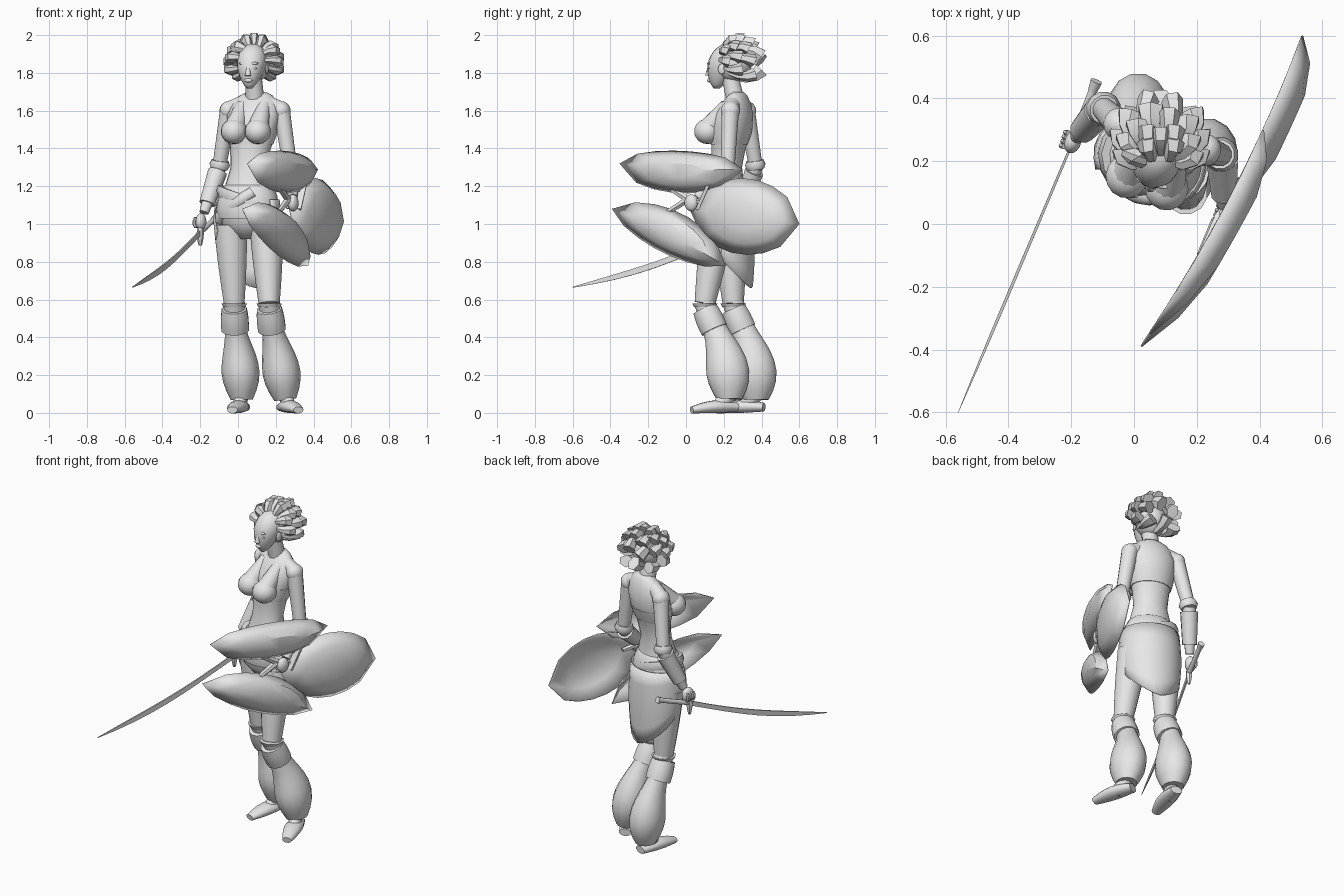
import bpy, bmesh, math
from mathutils import Vector

old = bpy.data.objects.get("Cube")
if old:
    bpy.data.objects.remove(old, do_unlink=True)

grey = bpy.data.materials.new("plain_grey")
grey.use_nodes = True
grey.diffuse_color = (.8, .8, .8, 1)
grey.node_tree.nodes["Principled BSDF"].inputs["Base Color"].default_value = grey.diffuse_color

YAW = -.3  # the body turns slightly to its right
UP = Vector((0, 0, 1))
ACROSS = Vector((math.cos(YAW), math.sin(YAW), 0))
BACK = UP.cross(ACROSS)


def wave(t):
    return math.sin(math.pi * t)


def finish(name, bm, angle, thickness=0):
    """Turn a bmesh into a shaded, coloured object."""
    bmesh.ops.recalc_face_normals(bm, faces=bm.faces)
    mesh = bpy.data.meshes.new(name)
    bm.to_mesh(mesh)
    bm.free()
    mesh.materials.append(grey)
    part = bpy.data.objects.new(name, mesh)
    bpy.context.collection.objects.link(part)
    if thickness:
        solid = part.modifiers.new("thickness", "SOLIDIFY")
        solid.thickness, solid.offset = thickness, 0
    bpy.ops.object.select_all(action="DESELECT")
    part.select_set(True)
    bpy.context.view_layer.objects.active = part
    bpy.ops.object.shade_smooth_by_angle(angle=math.radians(angle))
    return part


def bridge(bm, first, second, closed=True):
    for k in range(len(first) - (not closed)):
        j = (k + 1) % len(first)
        bm.faces.new((first[k], first[j], second[j], second[k]))


def loft(name, rings, sides=16, angle=50):
    """Skin closed rings, each given as centre, first half-axis, second half-axis."""
    bm = bmesh.new()
    loops = []
    for centre, u, v in rings:
        turns = [math.tau * (k + .5) / sides for k in range(sides)]
        loops.append([bm.verts.new(centre + u * math.cos(a) + v * math.sin(a)) for a in turns])
    for low, high in zip(loops, loops[1:]):
        bridge(bm, low, high)
    bm.faces.new(loops[0])
    bm.faces.new(loops[-1])
    return finish(name, bm, angle)


def limb(name, start, end, r_start, r_end, swell=0, bow=(0, 0, 0), skew=1, flat=1, sides=12, steps=6, angle=50):
    """Tapered tube between two points that can swell, bow and flatten."""
    start, end, bow = Vector(start), Vector(end), Vector(bow)
    axis = end - start
    ref = Vector((0, 0, 0))
    ref[min(range(3), key=lambda i: abs(axis[i]))] = 1
    rings = []
    for i in range(steps + 1):
        t = i / steps
        tangent = (axis + bow * math.pi * math.cos(math.pi * t)).normalized()
        u = tangent.cross(ref).normalized()
        radius = r_start + (r_end - r_start) * t + swell * wave(t ** skew)
        rings.append((start + axis * t + bow * wave(t), u * radius, u.cross(tangent) * radius * flat))
    return loft(name, rings, sides, angle)


def ball(name, centre, width, depth, height, yaw=YAW):
    bm = bmesh.new()
    bmesh.ops.create_uvsphere(bm, u_segments=14, v_segments=9, radius=1)
    part = finish(name, bm, 60)
    part.location, part.scale, part.rotation_euler.z = centre, (width, depth, height), yaw


def spine(z):
    """Centre of the leaning back at a given height."""
    rise = (z - 1) ** 2
    return Vector((.05 + .1 * rise, .2 + .16 * rise, z))


def trunk(name, profile):
    """Body section from pairs of height and half-width."""
    rings = []
    for z, width in profile:
        depth = .8 * width * (1 - 2 * max(0, z - 1.5))
        rings.append((spine(z), ACROSS * width, BACK * depth))
    loft(name, rings, 18, 60)


# Torso, bust and neck
trunk("torso", [(.92, .06), (1, .14), (1.1, .155), (1.2, .125), (1.3, .1), (1.4, .11),
                (1.5, .135), (1.58, .145), (1.64, .125), (1.68, .09), (1.7, .05)])
trunk("bodice_band", [(1.42, .12), (1.46, .132), (1.5, .138)])
chest = spine(1.49) - BACK * .11
for side, sign in (("right", -1), ("left", 1)):
    cup = chest + ACROSS * sign * .066
    ball(side + "_cup", cup, .07, .072, .067)
    collar = spine(1.63) + ACROSS * sign * .06 - BACK * .03
    limb(side + "_upper_chest", collar, cup - BACK * .008, .035, .06, angle=60)
limb("neck", (.09, .26, 1.66), (.08, .23, 1.8), .05, .045)

# Egg-shaped head, narrow at the chin
rings = []
for i in range(12):
    t = .03 + .94 * i / 11
    width = .077 * wave(t ** 1.4) ** .45
    rings.append((Vector((.06 + .02 * t, .16 + .07 * t, 1.71 + .25 * t)), ACROSS * width, BACK * width * 1.1))
loft("head", rings, 16, 60)

# Face features
face = Vector((.055, .125, 1.8))
limb("nose", face + UP * .045, face - UP * .015 - BACK * .008, .007, .017, sides=8, steps=3)
ball("lips", face - UP * .04, .022, .012, .011)
for side, sign in (("right", -1), ("left", 1)):
    out = ACROSS * sign
    ball(side + "_eye", face + out * .03 + BACK * .008 + UP * .025, .014, .008, .007)
    ball(side + "_brow", face + out * .03 + BACK * .006 + UP * .05, .024, .009, .007)
    ball(side + "_ear", face + out * .075 + BACK * .09 + UP * .02, .008, .02, .028)

# Rows of flared hair locks swept back over a close cap
crown = Vector((.085, .25, 1.85))
ball("hair_cap", crown, .09, .1, .1)
for row, (elevation, number, spread, lift) in enumerate(((65, 5, 80, .5), (38, 8, 105, .5),
                                                          (10, 8, 100, .25), (-18, 5, 70, -.1))):
    for k in range(number):
        turn = math.radians(spread * (2 * k / (number - 1) - 1))
        tilt = math.radians(elevation + 5 * (-1) ** k)
        out = Vector((math.sin(turn) * math.cos(tilt), math.cos(turn) * math.cos(tilt), math.sin(tilt)))
        root = (out + Vector((0, -.95, lift))).normalized()
        tip = crown + out * (.12 + .035 * max(0, out.y))
        limb(f"hair_lock_{row}_{k}", crown + root * .08, tip, .015, .045,
             bow=(root + out) * .014, flat=.8, sides=6, steps=3, angle=35)

# Arms with elbow bands, forearm guards and fists
arms = {"right": ((-.05, .32, 1.6), (-.1, .37, 1.3), (-.18, .28, 1.06)),
        "left": ((.23, .235, 1.6), (.28, .22, 1.28), (.29, .06, 1.14))}
for side, joints in arms.items():
    shoulder, elbow, wrist = map(Vector, joints)
    ball(side + "_shoulder", shoulder, .048, .052, .05)
    limb(side + "_trapezius", (.09, .26, 1.67), shoulder + UP * .005, .04, .044, angle=60)
    limb(side + "_upper_arm", shoulder, elbow, .047, .037)
    limb(side + "_forearm", elbow, wrist, .038, .025, swell=.005)
    limb(side + "_elbow_band", elbow - UP * .01, elbow.lerp(shoulder, .12), .045, .047, swell=.01, steps=2)
    limb(side + "_forearm_guard", elbow.lerp(wrist, .1), elbow.lerp(wrist, .8), .052, .042)
    fist = wrist + (wrist - elbow) * .2
    ball(side + "_hand", fist, .028, .038, .045)
    for k in range(4):
        knuckle = fist + BACK * .015 * (k - 1.5) - ACROSS * .022
        limb(f"{side}_finger_{k}", knuckle + UP * .02, knuckle - UP * .03, .009, .008, sides=6,
             bow=ACROSS * -.01, steps=3)

# Legs: bare thighs, knee bands, cuffs, full trousers and feet
legs = {"right": ((-.04, .23, 1), (-.02, .25, .58), (-.015, .3, .45), (.02, .37, .07), (-.03, .16, .015)),
        "left": ((.15, .17, 1), (.165, .1, .58), (.18, .15, .45), (.25, .23, .07), (.32, .03, .015))}
for side, joints in legs.items():
    hip, knee, shin, ankle, toe = map(Vector, joints)
    limb(side + "_thigh", hip, knee, .09, .056, swell=.004, sides=14)
    limb(side + "_lower_knee", knee, shin, .058, .058)
    limb(side + "_knee_band", knee - UP * .02, knee, .06, .07, steps=1)
    limb(side + "_cuff", knee - UP * .03, shin - UP * .01, .068, .075, swell=.004, steps=4)
    limb(side + "_trouser", shin, ankle, .064, .068, swell=.05, bow=BACK * .025, skew=1.4,
         flat=.86, sides=14, steps=8)
    forward = (toe - ankle) * Vector((1, 1, 0)).length / 1.4
    forward.z = 0
    heel = ankle - forward * .2
    heel.z = .03
    limb(side + "_foot", heel, toe, .036, .028, swell=.02, bow=UP * .01, flat=.65)
    limb(side + "_instep", ankle + UP * .03, heel.lerp(toe, .45), .045, .036, flat=.9)

# Hip wrap, tilted sash, drape and open-fronted skirt hanging lowest behind
trunk("hip_wrap", [(1.03, .158), (1.08, .172), (1.15, .158), (1.2, .132), (1.21, .12)])
waist = spine(1.13)
across, back = ACROSS * .17 + UP * -.05, BACK * .137
loft("sash", [(waist + UP * .03 * s, across * (1 - abs(s) / 14), back * (1 - abs(s) / 14)) for s in (-1, 0, 1)])
limb("hip_drape", waist + ACROSS * .06 - BACK * .1 + UP * .04, waist - ACROSS * .14 - UP * .1,
     .03, .045, bow=BACK * -.05)
bm = bmesh.new()
columns = []
for k in range(19):
    f = k / 9 - 1
    angle = f * math.radians(120)
    out = BACK * .88 * math.cos(angle) - ACROSS * math.sin(angle)
    drop = .47 - .3 * abs(f) ** 1.5
    columns.append([bm.verts.new(waist + out * (.168 + .012 * wave(j / 5)) - UP * drop * j / 5) for j in range(6)])
for first, second in zip(columns, columns[1:]):
    bridge(bm, first, second, closed=False)
finish("skirt", bm, 40, .006)

# Long curved sword held low
pommel, guard, point = Vector((-.12, .455, 1.03)), Vector((-.2, .25, .955)), Vector((-.56, -.6, .665))
limb("sword_grip", pommel, guard, .014, .014, sides=8)
limb("sword_pommel", pommel, pommel.lerp(guard, .15), .02, .016, sides=8, steps=1)
limb("sword_guard", guard + UP * .05, guard - UP * .07, .01, .008, swell=.01, sides=6)
limb("sword_blade", guard, point, .006, .001, swell=.004, skew=1.6, bow=UP * -.03, flat=3.2,
     sides=4, steps=8, angle=20)


# Three bowed petals make the shield
def plate(y, z, bulge=0):
    return Vector((.26 + .55 * y - .15 * y * y + bulge, y, z))


def petal(name, tip, end, above, below, round_off, steps=7):
    """Leaf between two tips in the shield plane, swelling outward at its centre."""
    tip, end = Vector(tip), Vector(end)
    axis = end - tip
    normal = Vector((-axis.y, axis.x)).normalized()
    edge = []
    for sign, width in ((1, above), (-1, -below)):
        for i in range(steps):
            t = i / steps
            base = tip + axis * t if sign > 0 else end - axis * t
            edge.append(base + normal * width * abs(wave(t)) ** round_off)
    middle = sum(edge, Vector((0, 0))) / len(edge)
    bm = bmesh.new()
    rows = []
    for s in (1, .7, .35):
        spots = [middle.lerp(p, s) for p in edge]
        rows.append([bm.verts.new(plate(p.x, p.y, .085 * (1 - s ** 3))) for p in spots])
    for outer, inner in zip(rows, rows[1:]):
        bridge(bm, outer, inner)
    bm.faces.new(rows[-1])
    finish(name, bm, 30, .006)


petal("upper_shield_petal", (-.35, 1.32), (.3, 1.29), .08, .14, .45)
petal("rear_shield_petal", (.02, 1.08), (.6, 1), .2, .2, .5)
petal("lower_shield_petal", (-.39, 1.08), (.21, .78), .14, .085, .6)

# Strap behind the shield and spokes joining its petals
limb("shield_strap", plate(.06, 1.08, .02), plate(.14, 1.26, .02), .012, .012, flat=2.5, sides=4)
for k, (y, z) in enumerate(((-.1, 1.2), (-.1, 1.06), (.14, 1.1))):
    limb(f"shield_spoke_{k}", plate(.01, 1.13), plate(y, z, .01), .02, .014, sides=6, steps=1)
